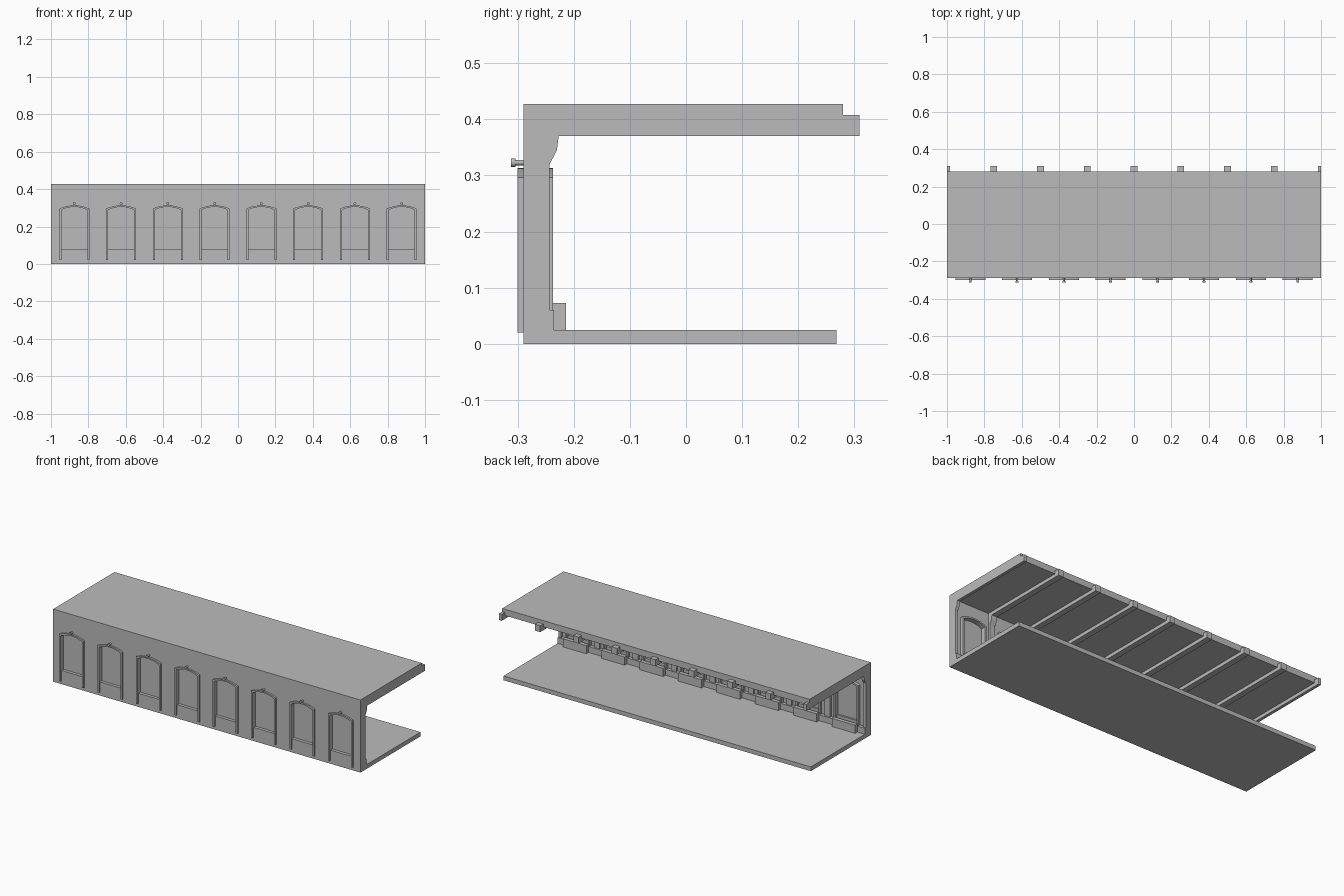
import bpy
import bmesh
import math

old = bpy.data.objects.get("Cube")
if old:
    bpy.data.objects.remove(old, do_unlink=True)

grey = bpy.data.materials.new("plain grey")
grey.use_nodes = True
colour = (0.5, 0.5, 0.5, 1)
grey.diffuse_color = colour
grey.node_tree.nodes["Principled BSDF"].inputs["Base Color"].default_value = colour

BAY = 0.25
WINDOWS = [-0.875 + BAY * i for i in range(8)]
COLUMNS = [-1 + BAY * i for i in range(9)]


def prism(name, outline, axis, start, end):
    """Extrude a 2D outline along x (outline is y,z) or y (outline is x,z)."""
    bm = bmesh.new()
    place = (lambda a, b: (start, a, b)) if axis == "x" else (lambda a, b: (a, start, b))
    face = bm.faces.new([bm.verts.new(place(a, b)) for a, b in outline])
    moved = bmesh.ops.extrude_face_region(bm, geom=[face])["geom"]
    shift = (end - start, 0, 0) if axis == "x" else (0, end - start, 0)
    bmesh.ops.translate(bm, vec=shift, verts=[g for g in moved if isinstance(g, bmesh.types.BMVert)])
    bmesh.ops.recalc_face_normals(bm, faces=bm.faces)
    mesh = bpy.data.meshes.new(name)
    bm.to_mesh(mesh)
    bm.free()
    mesh.materials.append(grey)
    obj = bpy.data.objects.new(name, mesh)
    bpy.context.collection.objects.link(obj)
    return obj


def box(name, x0, x1, y0, y1, z0, z1):
    return prism(name, [(y0, z0), (y1, z0), (y1, z1), (y0, z1)], "x", x0, x1)


def arch(x, half, spring, rise, steps=10):
    """Shallow arch from left to right."""
    radius = (half ** 2 + rise ** 2) / (2 * rise)
    span = math.asin(half / radius)
    angles = [span * (2 * i / steps - 1) for i in range(steps + 1)]
    return [(x + radius * math.sin(a), spring + rise - radius * (1 - math.cos(a))) for a in angles]


def opening(x):
    return [(x - 0.07, 0.08)] + arch(x, 0.07, 0.288, 0.017) + [(x + 0.07, 0.08)]


# Floor, wall, skirting and roof as one section
section = [(-0.29, 0), (0.268, 0), (0.268, 0.025), (-0.235, 0.025), (-0.235, 0.06),
           (-0.255, 0.06), (-0.255, 0.39), (0.28, 0.39), (0.28, 0.427), (-0.29, 0.427)]
shell = prism("shell", section, "x", -1, 1)

# Arched window openings
for x in WINDOWS:
    cutter = prism("window_cutter", opening(x), "y", -0.35, -0.2)
    cutter.hide_render = True
    cut = shell.modifiers.new("opening", "BOOLEAN")
    cut.object = cutter
    cut.solver = "EXACT"
    bpy.context.view_layer.objects.active = shell
    bpy.ops.object.modifier_apply(modifier=cut.name)
    bpy.data.objects.remove(cutter, do_unlink=True)

# Windows with frame, pane, inner bench and outer lamp
for x in WINDOWS:
    outer = [(x - 0.08, 0.02)] + arch(x, 0.08, 0.296, 0.017) + [(x + 0.08, 0.02)]
    inner = [(x + 0.07, 0.02)] + arch(x, 0.07, 0.288, 0.017)[::-1] + [(x - 0.07, 0.02)]
    prism("window_frame", outer + inner, "y", -0.30, -0.237)
    prism("window_pane", opening(x), "y", -0.272, -0.265)
    box("bench", x - 0.076, x + 0.076, -0.237, -0.214, 0.025, 0.073)
    for name, radius, y0, y1 in (("lamp_stem", 0.005, -0.305, -0.289),
                                 ("lamp_head", 0.0075, -0.312, -0.304)):
        bpy.ops.mesh.primitive_cylinder_add(vertices=16, radius=radius, depth=y1 - y0,
                                            location=(x, (y0 + y1) / 2, 0.323),
                                            rotation=(math.pi / 2, 0, 0))
        lamp = bpy.context.object
        lamp.name = name
        lamp.data.materials.append(grey)
        bpy.ops.object.shade_smooth_by_angle()

# Pilasters, brackets and ceiling beams, cut in half at both ends
bracket = [(-0.256, 0.32), (-0.243, 0.32), (-0.23, 0.345), (-0.227, 0.37),
           (-0.227, 0.391), (-0.256, 0.391)]
for x in COLUMNS:
    left, right = max(-1, x - 0.0175), min(1, x + 0.0175)
    box("pilaster", left, right, -0.256, -0.2435, 0.06, 0.32)
    prism("bracket", bracket, "x", left, right)
    box("beam", left, right, -0.228, 0.309, 0.37, 0.408)
